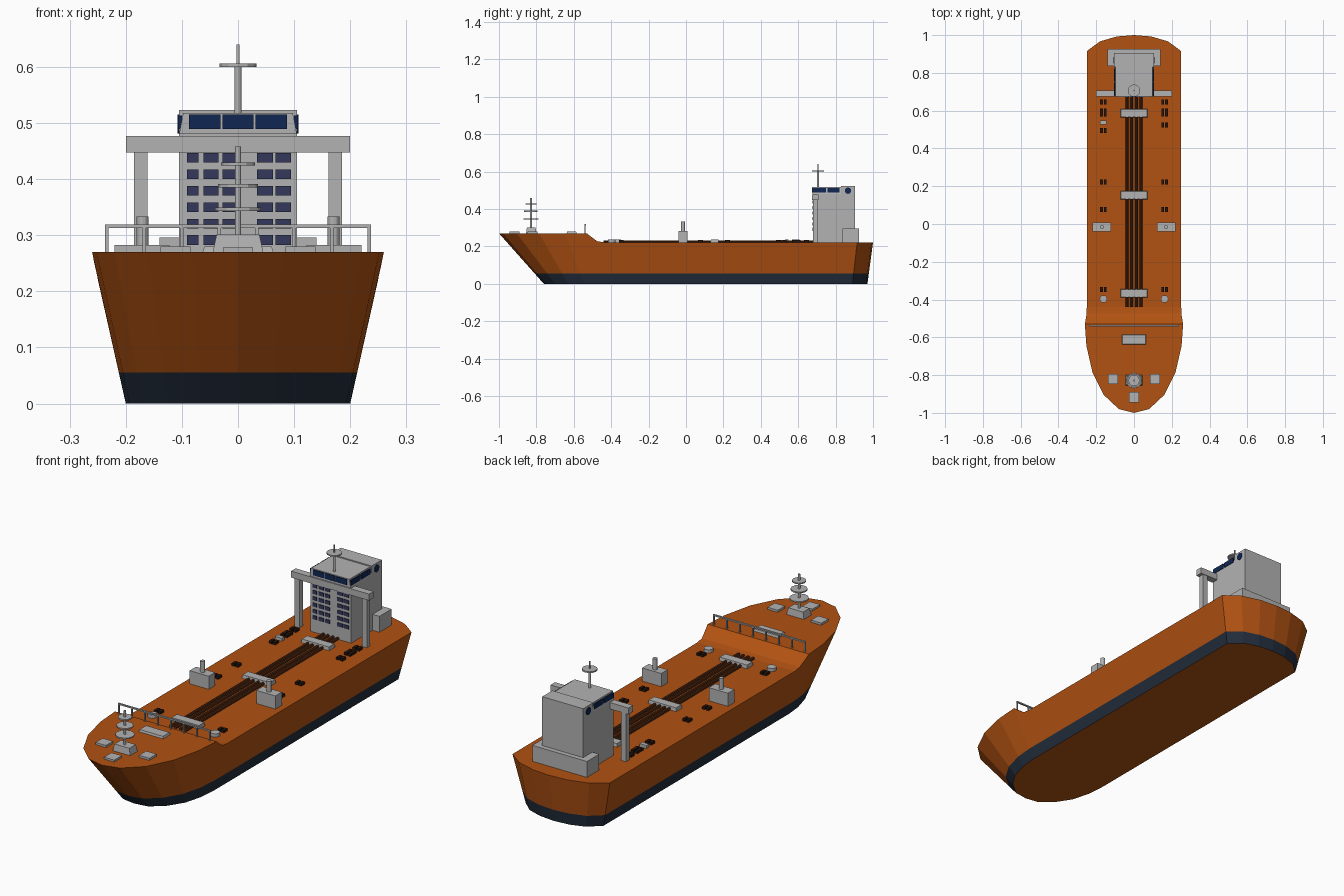
import bpy, bmesh, math
from mathutils import Matrix

if "Cube" in bpy.data.objects:
    bpy.data.objects.remove(bpy.data.objects["Cube"])


def mat(name, r, g, b):
    m = bpy.data.materials.new(name)
    m.diffuse_color = (r, g, b, 1)
    m.use_nodes = True
    m.node_tree.nodes["Principled BSDF"].inputs["Base Color"].default_value = m.diffuse_color
    return m


ORANGE = mat("hull_orange", .44, .085, .006)
NAVY = mat("boot_navy", .016, .026, .045)
GREY = mat("light_grey", .45, .45, .45)
CABIN = mat("cabin_window", .035, .04, .105)
GLASS = mat("bridge_glass", .005, .02, .085)
PIPE = mat("pipe_brown", .085, .022, .006)
DARK = mat("hatch_dark", .022, .008, .004)
DECK, FORE = .222, .27


def finish(bm, name, *mats):
    bmesh.ops.recalc_face_normals(bm, faces=bm.faces)
    me = bpy.data.meshes.new(name)
    bm.to_mesh(me)
    bm.free()
    for m in mats:
        me.materials.append(m)
    ob = bpy.data.objects.new(name, me)
    bpy.context.collection.objects.link(ob)
    return ob


def box(name, x, y, z, m=GREY, taper=(1, 1)):
    """Box from (min, max) ranges, the top scaled by taper."""
    bm = bmesh.new()
    bmesh.ops.create_cube(bm, size=1)
    for v in bm.verts:
        sx, sy = taper if v.co.z > 0 else (1, 1)
        v.co = ((x[0] + x[1]) / 2 + v.co.x * (x[1] - x[0]) * sx,
                (y[0] + y[1]) / 2 + v.co.y * (y[1] - y[0]) * sy,
                z[0] if v.co.z < 0 else z[1])
    return finish(bm, name, m)


def rod(name, c, r, length, axis='Z', m=GREY, sides=12, r2=None):
    """Cylinder centred on c along an axis."""
    bm = bmesh.new()
    rot = {'Z': Matrix(), 'X': Matrix.Rotation(math.pi / 2, 4, 'Y'),
           'Y': Matrix.Rotation(math.pi / 2, 4, 'X')}[axis]
    bmesh.ops.create_cone(bm, cap_ends=True, segments=sides, radius1=r,
                          radius2=r if r2 is None else r2, depth=length,
                          matrix=Matrix.Translation(c) @ rot)
    return finish(bm, name, m)


# Hull: half stations from bow to stern (top x, top y, top z, bottom x, bottom y)
stations = [(0, -1, FORE, 0, -.76), (.08, -.98, FORE, .065, -.75),
            (.16, -.905, FORE, .125, -.70), (.22, -.785, FORE, .17, -.63),
            (.252, -.645, FORE, .193, -.545), (.26, -.53, FORE, .2, -.47),
            (.256, -.505, .25, .2, -.455), (.251, -.475, .228, .2, -.44),
            (.25, -.44, DECK, .2, -.42), (.25, .915, DECK, .2, .89),
            (.18, .967, DECK, .145, .94), (.09, .993, DECK, .075, .963),
            (0, 1, DECK, 0, .97)]
ring = stations + [(-a, b, c, -d, e) for a, b, c, d, e in stations[-2:0:-1]]
N = len(ring)
bm = bmesh.new()
levels = []
for level in range(3):
    row = []
    for tx, ty, tz, bx, by in ring:
        t = (0, .055 / tz, 1)[level]
        row.append(bm.verts.new((bx + (tx - bx) * t, by + (ty - by) * t, tz * t)))
    levels.append(row)
for k in range(2):
    for i in range(N):
        j = (i + 1) % N
        f = bm.faces.new((levels[k][i], levels[k][j], levels[k + 1][j], levels[k + 1][i]))
        f.material_index = 1 - k
bm.faces.new(levels[0])
for i in range(len(stations) - 1):
    ids = dict.fromkeys([i, i + 1, (N - i - 1) % N, (N - i) % N])
    bm.faces.new([levels[2][q] for q in ids])
finish(bm, "hull", ORANGE, NAVY)

# Accommodation tower, aft house and bridge
box("tower", (-.105, .105), (.68, .904), (DECK, .48))
box("aft_house", (-.14, .14), (.837, .926), (DECK, .296))
box("bridge", (-.105, .105), (.676, .832), (.48, .518), taper=(.93, 1))
box("bridge_rear", (-.105, .105), (.83, .904), (.48, .523))
box("bridge_wing", (-.2, .2), (.675, .708), (.447, .477))
for row in range(6):
    z = .438 - row * .0293
    for k, w in ((-2.5, .02), (-1.5, .027), (-.5, .023), (1.5, .028), (2.5, .028)):
        x = k * .0322
        box("cabin_window", (x - w / 2, x + w / 2), (.677, .682), (z - .0085, z + .0085), CABIN)
for x in (-.059, 0, .059):
    box("bridge_window", (x - .028, x + .028), (.673, .678), (.489, .515), GLASS)

# Masts with round platforms
rod("main_mast", (0, .706, .56), .006, .09)
rod("main_mast_tip", (0, .706, .62), .003, .04)
rod("main_mast_disc", (0, .706, .603), .033, .006)
box("fore_mast_base", (-.045, .045), (-.855, -.80), (FORE, .301), taper=(.85, .85))
rod("fore_mast", (0, -.829, .378), .005, .16)
for z, r in ((.346, .041), (.388, .036), (.427, .03)):
    rod("fore_mast_disc", (0, -.829, z), r, .006)

# Forecastle plates
box("bow_plate", (-.026, .026), (-.945, -.89), (FORE, .279))
box("winch_plate", (-.063, .063), (-.638, -.585), (FORE, .28), taper=(.95, .9))

# Rail along the break of the forecastle
box("rail_bar", (-.237, .237), (-.543, -.535), (.313, .319))
for i in range(8):
    x = -.234 + i * .468 / 7
    box("rail_post", (x - .003, x + .003), (-.542, -.536), (.265, .314))

# Cargo pipes and crossing platforms
for x in (-.037, -.013, .013, .037):
    rod("cargo_pipe", (x, .12, .226), .007, 1.12, 'Y', PIPE, 8)
for y in (.587, .153, -.367):
    box("pipe_platform", (-.072, .072), (y - .022, y + .022), (DECK, .238), taper=(.97, .9))

# Parts mirrored on both sides
for s in (-1, 1):
    def pair(a, b):
        return tuple(sorted((s * a, s * b)))

    box("wing_post", pair(.161, .185), (.68, .705), (DECK, .45))
    for y0, y1 in ((.68, .748), (.757, .82)):
        box("bridge_side_window", pair(.1, .106), (y0, y1), (.489, .513), GLASS)
    rod("porthole", (s * .1045, .866, .498), .017, .006, 'X', GLASS, 16)
    box("crane_base", pair(.122, .22), (-.04, .007), (DECK, .283))
    rod("crane_post", (s * .17, -.016, .305), .0105, .056)
    box("mooring_plate", pair(.085, .138), (-.847, -.795), (FORE, .28))
    rod("deck_drum", (s * .162, -.397, .229), .02, .016)
    # Twin bollards
    for y in (.645, .59, .524 if s > 0 else .495, .222, .077, -.346):
        h = .022 if y == .59 else .013
        for x in (.153, .172):
            box("bollard", pair(x - .007, x + .007), (y - h, y + h), (DECK - .002, .234), DARK)
box("deck_locker", (-.18, -.145), (.528, .548), (DECK, .236))
